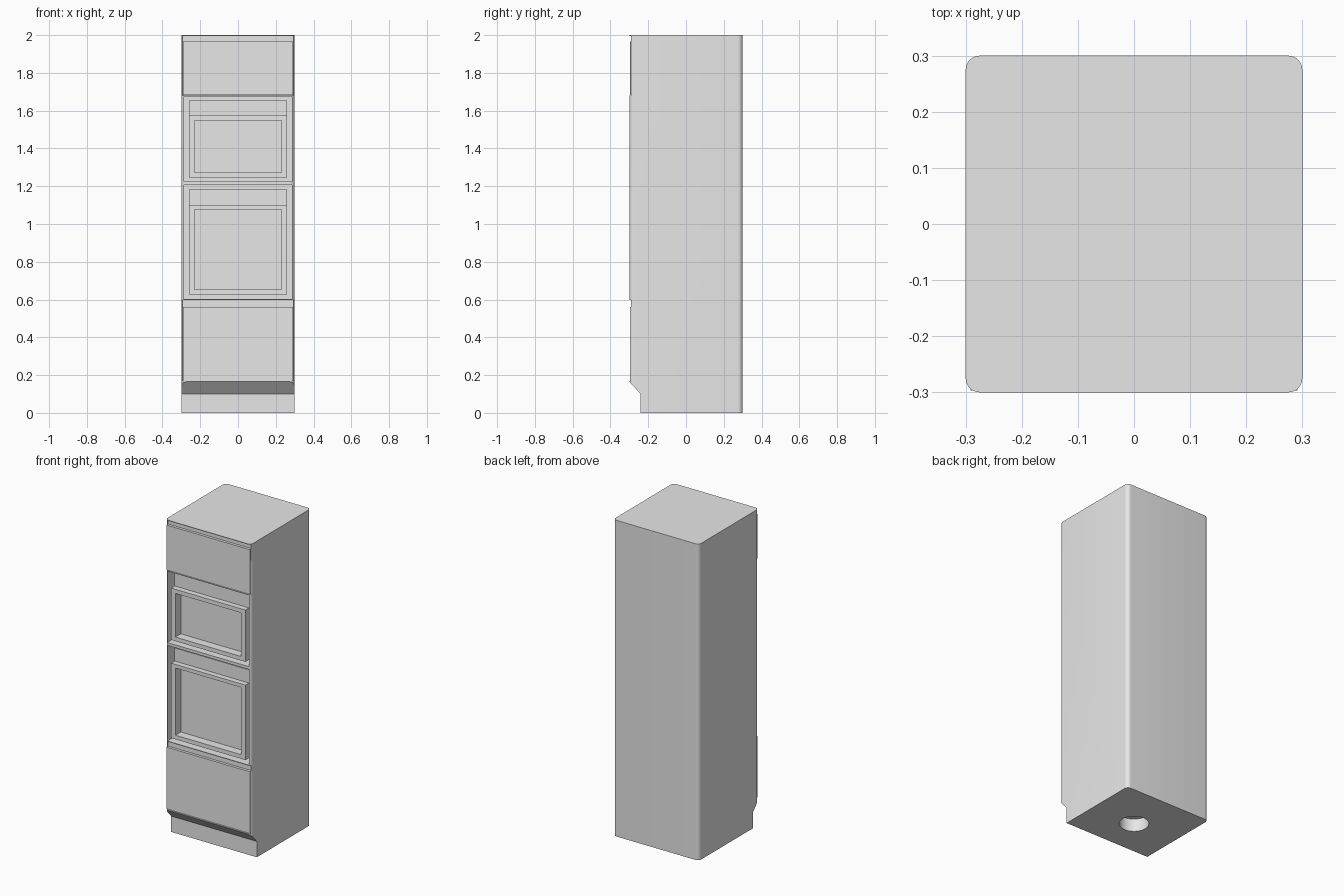
import bpy
import bmesh
import math

cube = bpy.data.objects.get("Cube")
if cube:
    bpy.data.objects.remove(cube, do_unlink=True)

# One plain grey for the whole cabinet
grey = bpy.data.materials.new("light_grey")
grey.use_nodes = True
colour = (0.8, 0.8, 0.8, 1)
grey.diffuse_color = colour
bsdf = next(n for n in grey.node_tree.nodes if n.type == 'BSDF_PRINCIPLED')
bsdf.inputs["Base Color"].default_value = colour


def make(name, bm):
    bmesh.ops.recalc_face_normals(bm, faces=bm.faces)
    mesh = bpy.data.meshes.new(name)
    bm.to_mesh(mesh)
    bm.free()
    mesh.materials.append(grey)
    ob = bpy.data.objects.new(name, mesh)
    bpy.context.collection.objects.link(ob)
    return ob


def prism(name, points, offset):
    """Extrude a closed outline of 3D points."""
    bm = bmesh.new()
    face = bm.faces.new([bm.verts.new(p) for p in points])
    new = bmesh.ops.extrude_face_region(bm, geom=[face])["geom"]
    verts = [v for v in new if isinstance(v, bmesh.types.BMVert)]
    bmesh.ops.translate(bm, verts=verts, vec=offset)
    return make(name, bm)


def box(name, half, y0, y1, z0, z1):
    """Box centred on x = 0."""
    base = [(-half, y0, z0), (half, y0, z0), (half, y1, z0), (-half, y1, z0)]
    return prism(name, base, (0, 0, z1 - z0))


def cut(target, cutter):
    mod = target.modifiers.new("cut", 'BOOLEAN')
    mod.operation = 'DIFFERENCE'
    mod.solver = 'EXACT'
    mod.object = cutter
    bpy.ops.object.select_all(action='DESELECT')
    target.select_set(True)
    bpy.context.view_layer.objects.active = target
    bpy.ops.object.modifier_apply(modifier=mod.name)
    bpy.data.objects.remove(cutter, do_unlink=True)


def circle(radius, z, steps):
    turns = [2 * math.pi * i / steps for i in range(steps)]
    return [(radius * math.cos(a), radius * math.sin(a), z) for a in turns]


# Tall carcass with rounded vertical corners
HALF, RADIUS, STEPS = 0.3, 0.025, 8
outline = []
for quarter in range(4):
    mid = math.pi * (quarter + 0.5) / 2
    cx = math.copysign(HALF - RADIUS, math.cos(mid))
    cy = math.copysign(HALF - RADIUS, math.sin(mid))
    for i in range(STEPS + 1):
        a = math.pi / 2 * (quarter + i / STEPS)
        outline.append((cx + RADIUS * math.cos(a), cy + RADIUS * math.sin(a), 0))
carcass = prism("carcass", outline, (0, 0, 2))

# Set-back plinth with a sloped underside above it
toe = [(-0.35, -0.1), (-0.24, -0.1), (-0.24, 0.1), (-0.3, 0.165), (-0.35, 0.219)]
cut(carcass, prism("toe_cutter", [(-0.5, y, z) for y, z in toe], (1, 0, 0)))

# Round hole in the base
cut(carcass, prism("hole_cutter", circle(0.085, -0.1, 40), (0, 0, 0.18)))

# Cupboard fronts, each with a finger groove along the top
for name, z0, z1, top in (("lower_door", 0.168, 0.598, 0.56),
                          ("upper_door", 1.68, 1.996, 1.965)):
    cut(carcass, box("pocket_cutter", 0.294, -0.4, -0.28, z0, z1))
    box(name, 0.2915, -0.297, -0.275, z0 + 0.002, top)

# Two ovens in open niches: control panel above a door with a sunken window
ovens = (("lower_oven", 0.602, 1.207, 0.626, 1.10, 1.183, 0.652, 1.077),
         ("upper_oven", 1.225, 1.676, 1.247, 1.575, 1.655, 1.273, 1.549))
for name, n0, n1, bottom, split, top, w0, w1 in ovens:
    cut(carcass, box("niche_cutter", 0.285, -0.4, -0.22, n0, n1))
    box(name + "_control_panel", 0.26, -0.262, -0.21, split, top)
    door = box(name + "_door", 0.26, -0.297, -0.21, bottom, split)
    cut(door, box("window_cutter", 0.23, -0.4, -0.243, w0, w1))

# Smooth the rounded corners and the hole only
bpy.ops.object.select_all(action='DESELECT')
carcass.select_set(True)
bpy.context.view_layer.objects.active = carcass
bpy.ops.object.shade_smooth_by_angle(angle=math.radians(30))
